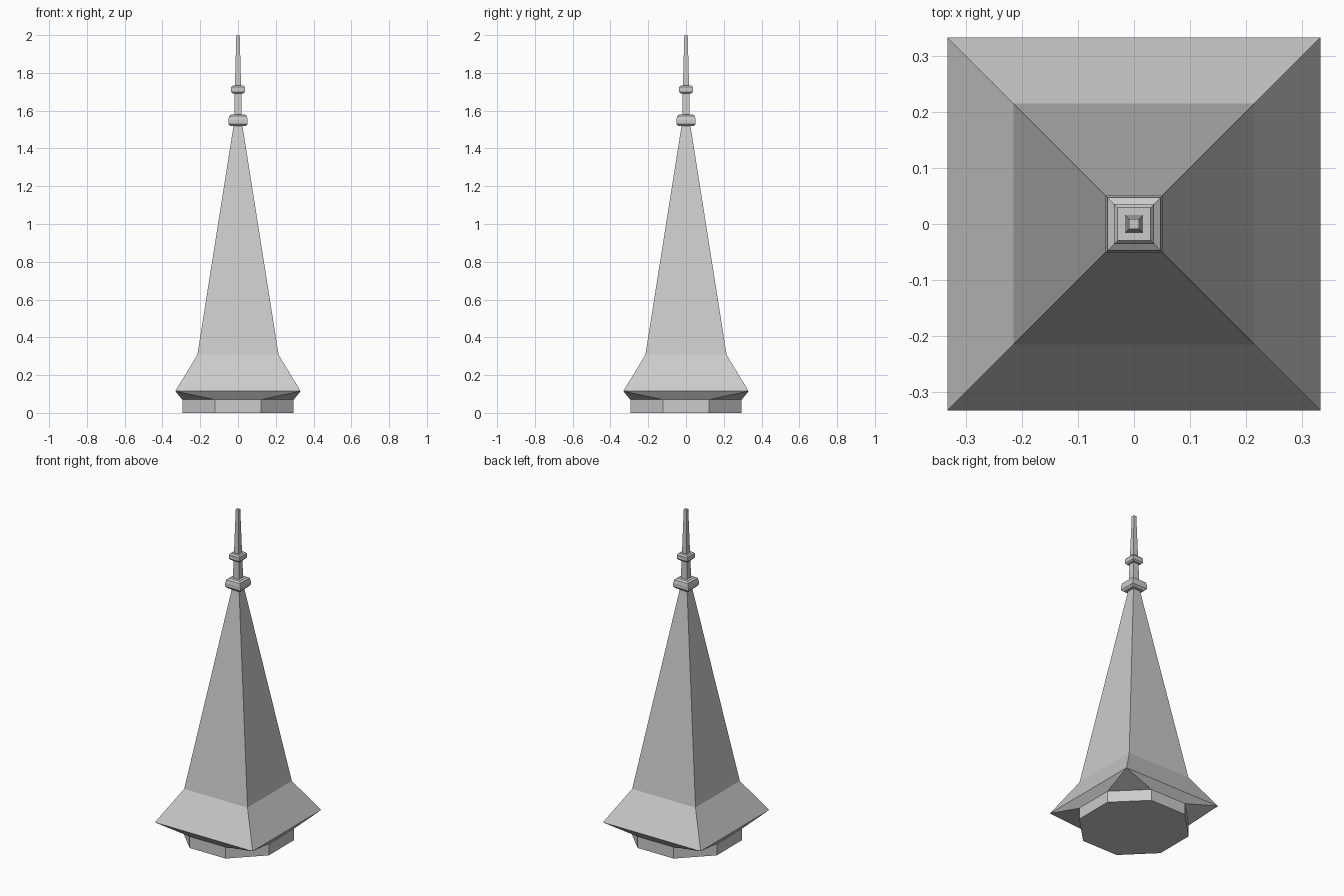
import bpy, bmesh, math

if "Cube" in bpy.data.objects:
    bpy.data.objects.remove(bpy.data.objects["Cube"])


def ring(bm, r, z, n):
    """Regular polygon ring with flat sides facing the axes; r = half width."""
    rad = r / math.cos(math.pi / n)
    return [bm.verts.new((rad * math.cos((2 * i + 1) * math.pi / n),
                          rad * math.sin((2 * i + 1) * math.pi / n), z))
            for i in range(n)]


def finish(bm, name):
    bmesh.ops.recalc_face_normals(bm, faces=bm.faces)
    me = bpy.data.meshes.new(name)
    bm.to_mesh(me)
    bm.free()
    ob = bpy.data.objects.new(name, me)
    bpy.context.collection.objects.link(ob)
    return ob


def bridge(bm, a, b):
    n = len(a)
    for i in range(n):
        j = (i + 1) % n
        bm.faces.new((a[i], a[j], b[j], b[i]))


def square_stack(name, profile):
    """Square tapering solid from (half width, z) pairs."""
    bm = bmesh.new()
    rings = [ring(bm, r, z, 4) for r, z in profile]
    for a, b in zip(rings, rings[1:]):
        bridge(bm, a, b)
    bm.faces.new(rings[0])
    bm.faces.new(rings[-1])
    return finish(bm, name)


# Roof: octagonal drum, eaves from octagon to square, flared skirt, tall spire
bm = bmesh.new()
base = ring(bm, 0.295, 0, 8)
drum = ring(bm, 0.295, 0.07, 8)
eave = ring(bm, 0.332, 0.115, 4)
flare = ring(bm, 0.215, 0.307, 4)
tip = ring(bm, 0.022, 1.53, 4)
bm.faces.new(base)
bridge(bm, base, drum)
for k in range(4):
    a, b = drum[2 * k], drum[2 * k + 1]
    c = drum[(2 * k + 2) % 8]
    bm.faces.new((a, b, eave[k]))
    bm.faces.new((b, c, eave[(k + 1) % 4], eave[k]))
bridge(bm, eave, flare)
bridge(bm, flare, tip)
bm.faces.new(tip)
finish(bm, "spire_roof")

# Finial: lower collar, shaft, upper collar, needle
square_stack("lower_collar", [(0.04, 1.518), (0.051, 1.53), (0.051, 1.552),
                              (0.047, 1.572), (0.036, 1.58)])
square_stack("finial_shaft", [(0.02, 1.56), (0.018, 1.71)])
square_stack("upper_collar", [(0.029, 1.692), (0.036, 1.70), (0.036, 1.724),
                              (0.029, 1.733)])
square_stack("finial_needle", [(0.0165, 1.72), (0.009, 2.0)])
